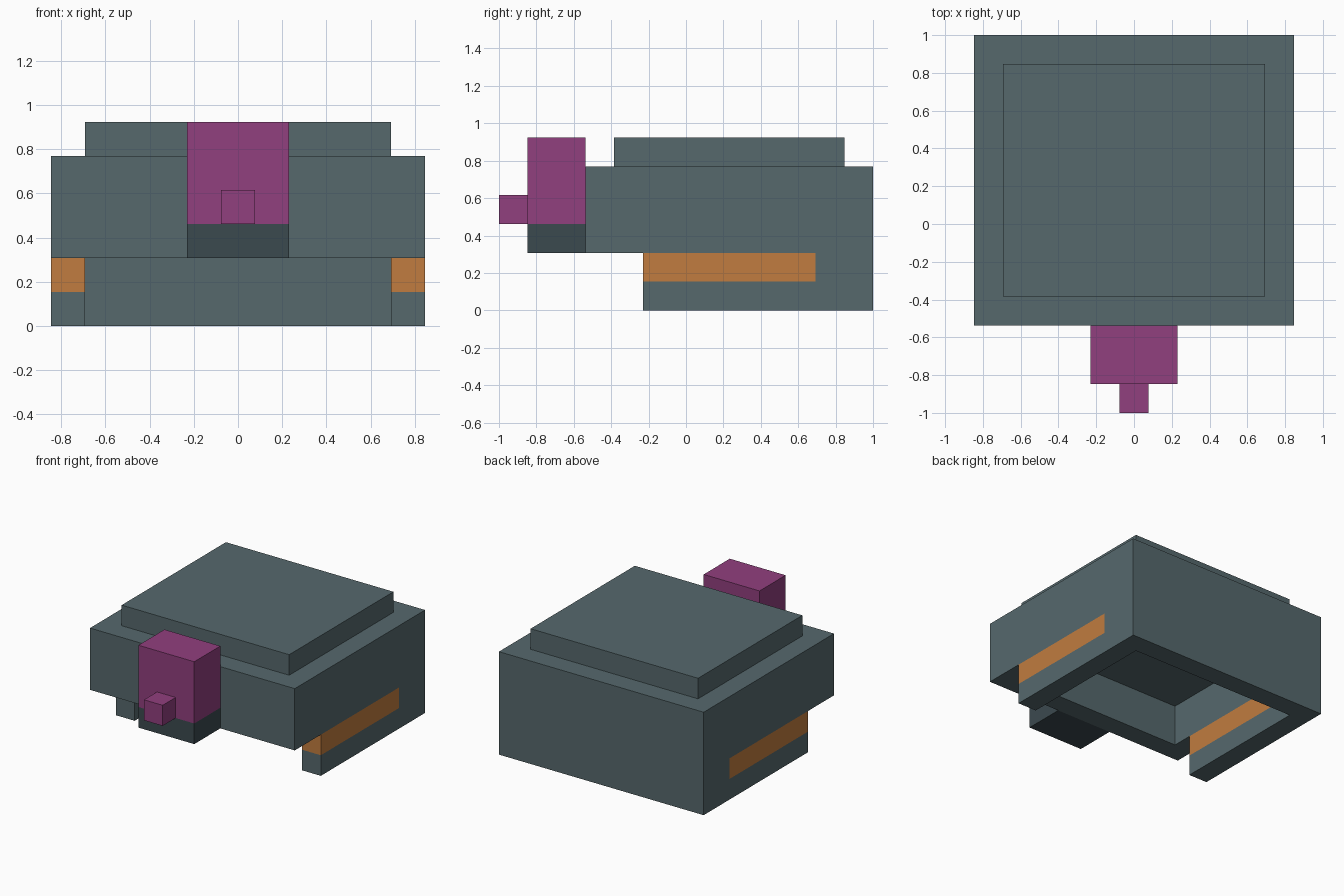
import bpy, bmesh
from mathutils import Vector

cube = bpy.data.objects.get("Cube")
if cube:
    bpy.data.objects.remove(cube, do_unlink=True)

U = 2 / 13  # block unit: every size is a multiple of this


def material(name, rgb):
    m = bpy.data.materials.new(name)
    m.use_nodes = True
    m.diffuse_color = (*rgb, 1)
    m.node_tree.nodes["Principled BSDF"].inputs["Base Color"].default_value = (*rgb, 1)
    return m


slate = material("slate_grey", (0.093, 0.140, 0.152))
dark = material("dark_slate", (0.044, 0.067, 0.078))
purple = material("purple", (0.283, 0.050, 0.210))
orange = material("orange", (0.533, 0.202, 0.050))


def extrude_profile(name, half_width, profile, *mats):
    """Solid from a side profile of (y, z) points in units, symmetric about x = 0."""
    bm = bmesh.new()
    face = bm.faces.new([bm.verts.new((-half_width * U, y * U, z * U)) for y, z in profile])
    res = bmesh.ops.extrude_face_region(bm, geom=[face])
    moved = [v for v in res["geom"] if isinstance(v, bmesh.types.BMVert)]
    bmesh.ops.translate(bm, verts=moved, vec=(2 * half_width * U, 0, 0))
    bmesh.ops.recalc_face_normals(bm, faces=bm.faces)
    mesh = bpy.data.meshes.new(name)
    bm.to_mesh(mesh)
    bm.free()
    for m in mats:
        mesh.materials.append(m)
    obj = bpy.data.objects.new(name, mesh)
    bpy.context.collection.objects.link(obj)
    return obj


def block(name, half_width, y0, y1, z0, z1, *mats):
    return extrude_profile(name, half_width, [(y0, z0), (y1, z0), (y1, z1), (y0, z1)], *mats)


def paint(obj, cuts, rule):
    """Cut along planes (point in units, normal), then give faces meeting the rule slot 1."""
    bm = bmesh.new()
    bm.from_mesh(obj.data)
    for point, normal in cuts:
        bmesh.ops.bisect_plane(bm, geom=bm.verts[:] + bm.edges[:] + bm.faces[:],
                               plane_co=Vector(point) * U, plane_no=normal, dist=1e-5)
    bm.normal_update()
    for f in bm.faces:
        f.material_index = int(rule(f.calc_center_median() / U, f.normal))
    bm.to_mesh(obj.data)
    bm.free()


# Body: overhanging front, skirt open at the front, hollow underneath
body = extrude_profile("body", 5.5, [(-3.5, 2), (-1.5, 2), (-1.5, 0), (6.5, 0),
                                     (6.5, 5), (-3.5, 5)], slate, orange)
cutter = block("cavity_cutter", 4.5, -2.5, 5.5, -1, 4, slate)
cutter.hide_render = True
mod = body.modifiers.new("cavity", "BOOLEAN")
mod.operation = "DIFFERENCE"
mod.solver = "EXACT"
mod.object = cutter
bpy.context.view_layer.objects.active = body
bpy.ops.object.modifier_apply(modifier=mod.name)
bpy.data.objects.remove(cutter, do_unlink=True)

# Orange bands around the upper half of both side skirts
paint(body,
      [((0, 0, 1), (0, 0, 1)), ((0, 0, 2), (0, 0, 1)), ((0, 4.5, 0), (0, 1, 0))],
      lambda c, n: 1 < c.z < 2 and c.y < 4.5 and abs(c.x) > 4 and abs(n.z) < 0.5)

# Raised plate on the back
block("top_plate", 4.5, -2.5, 5.5, 5, 6, slate)

# Head with a dark jaw, and the snout
head = block("head", 1.5, -5.5, -3.5, 2, 6, purple, dark)
paint(head, [((0, 0, 3), (0, 0, 1))], lambda c, n: c.z < 3)
block("snout", 0.5, -6.5, -5.5, 3, 4, purple)
